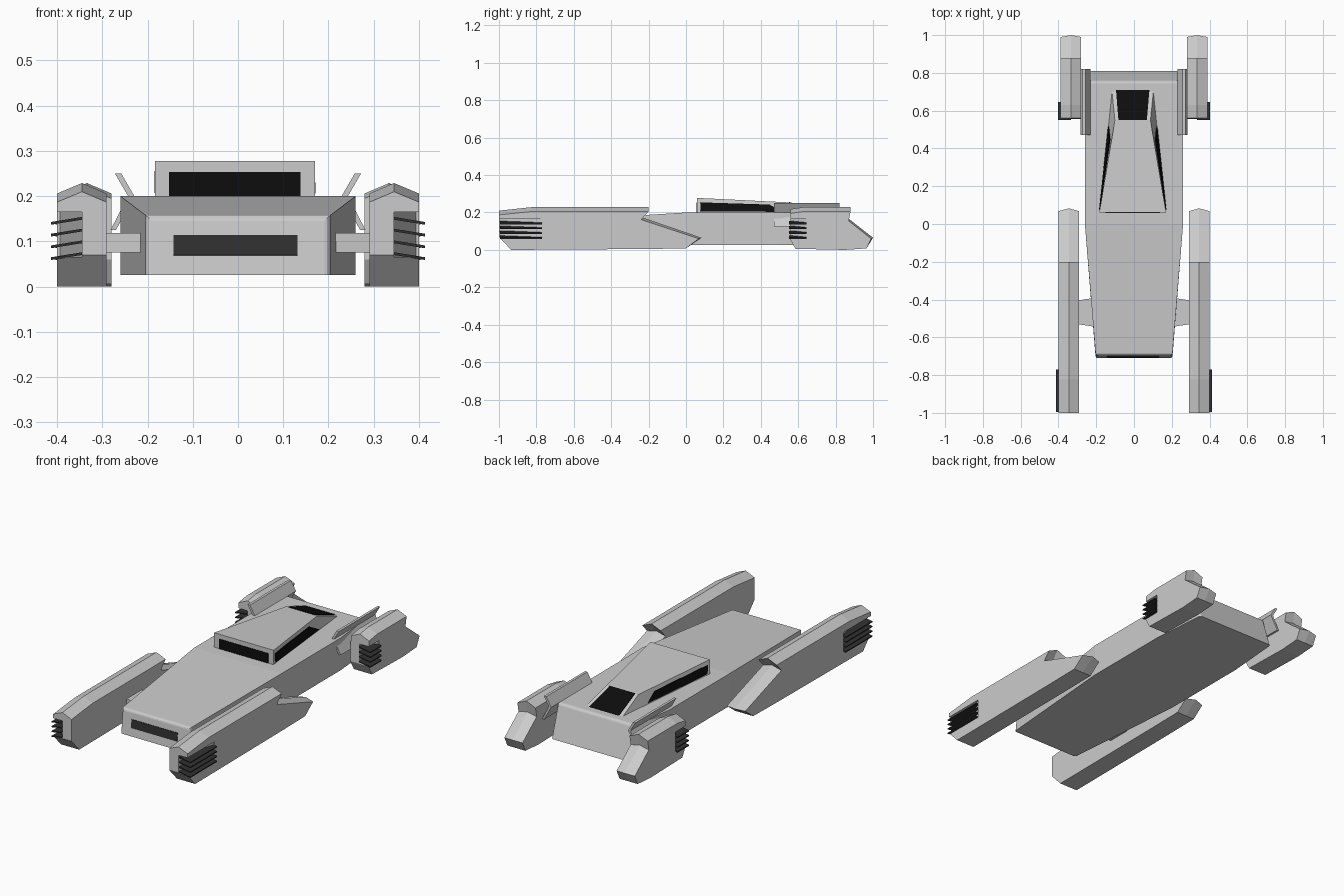
import bpy, bmesh
from mathutils import Vector

if "Cube" in bpy.data.objects:
    bpy.data.objects.remove(bpy.data.objects["Cube"])


def material(name, v):
    m = bpy.data.materials.new(name)
    m.diffuse_color = (v, v, v, 1)
    m.use_nodes = True
    m.node_tree.nodes["Principled BSDF"].inputs["Base Color"].default_value = m.diffuse_color
    return m


BLACK = material("black_glass", 0.004)
DARK = material("dark_vent", 0.03)


def loft(name, rings, mat=None, mirror=False, bevel=None):
    """Skin equal-length rings of points and cap both ends."""
    bm = bmesh.new()
    vs = [[bm.verts.new(p) for p in r] for r in rings]
    n = len(rings[0])
    for a, b in zip(vs, vs[1:]):
        for i in range(n):
            j = (i + 1) % n
            bm.faces.new((a[i], a[j], b[j], b[i]))
    bm.faces.new(vs[0])
    bm.faces.new(vs[-1])
    bmesh.ops.recalc_face_normals(bm, faces=bm.faces)
    if bevel:
        edges = [e for e in bm.edges if bevel((e.verts[0].co + e.verts[1].co) / 2)]
        bmesh.ops.bevel(bm, geom=edges, offset=0.012, segments=3, profile=0.5, affect='EDGES')
    me = bpy.data.meshes.new(name)
    bm.to_mesh(me)
    bm.free()
    ob = bpy.data.objects.new(name, me)
    bpy.context.collection.objects.link(ob)
    if mat:
        me.materials.append(mat)
    if mirror:
        ob.modifiers.new("mirror", 'MIRROR')
    return ob


def prism_y(name, xz, y0, y1, **kw):
    return loft(name, [[(x, y, z) for x, z in xz] for y in (y0, y1)], **kw)


def panel(name, quad, u0, u1, v0, v1, mat, t=0.003):
    """Thin plate lying on part of a four-sided face (bottom a-b, top d-c)."""
    a, b, c, d = map(Vector, quad)
    at = lambda u, v: a.lerp(b, u).lerp(d.lerp(c, u), v)
    pts = [at(u0, v0), at(u1, v0), at(u1, v1), at(u0, v1)]
    n = (b - a).cross(d - a).normalized() * t
    return loft(name, [[p - n for p in pts], [p + n for p in pts]], mat)


# Hull: stations of half width, bottom y, top y, top z
stations = [(0.203, -0.71, -0.695, 0.157), (0.26, 0, 0, 0.2),
            (0.26, 0.5, 0.5, 0.2), (0.235, 0.81, 0.755, 0.2)]
loft("hull", [[(-w, yb, 0.026), (w, yb, 0.026), (w, yt, zt), (-w, yt, zt)]
              for w, yb, yt, zt in stations],
     bevel=lambda c: (c.y < -0.68 or c.y > 0.74) and c.z > 0.05)
panel("front_grille", [(-0.203, -0.71, 0.026), (0.203, -0.71, 0.026),
                       (0.203, -0.695, 0.157), (-0.203, -0.695, 0.157)],
      0.15, 0.825, 0.33, 0.67, DARK)

# Canopy, slightly left of centre
CX = -0.007
c = {}
for s in (-1, 1):
    c[s] = [(CX + s * 0.177, 0.06, 0.195), (CX + s * 0.111, 0.715, 0.195),
            (CX + s * 0.094, 0.55, 0.254), (CX + s * 0.177, 0.06, 0.278)]
loft("canopy", [c[-1], c[1]])
panel("windscreen", [c[-1][0], c[1][0], c[1][3], c[-1][3]], 0.09, 0.91, 0.07, 0.7, BLACK)
panel("rear_window", [c[1][1], c[-1][1], c[-1][2], c[1][2]], 0.1, 0.9, 0.03, 1.0, BLACK)
panel("right_window", c[1], 0.03, 0.72, 0.13, 0.72, BLACK)
panel("left_window", c[-1][1::-1] + [c[-1][3], c[-1][2]], 0.28, 0.97, 0.13, 0.72, BLACK)


def pod(name, profile, x_in, x_out, x_mid, vent_y0, vent_y1, x_tip):
    """Profile rows: y, z, ridge y offset, ridge z offset."""
    edge = lambda x: [(x, y, z) for y, z, _, _ in profile]
    mid = [(x_mid, y + dy, z + dz) for y, z, dy, dz in profile]
    body = loft(name, [edge(x_in), mid, edge(x_out)])
    # Wedge recess on the outer front corner
    tri = [(x_mid, vent_y0 - 0.02), (0.45, vent_y0 - 0.02), (0.45, vent_y1),
           (x_out - 0.006, vent_y1), (x_mid, vent_y0 + 0.02)]
    cut = loft(name + "_cutter", [[(x, y, z) for x, y in tri] for z in (0.066, 0.165)])
    cut.hide_render = True
    cut.hide_viewport = True
    m = body.modifiers.new("recess", 'BOOLEAN')
    m.operation = 'DIFFERENCE'
    m.object = cut
    m.solver = 'EXACT'
    body.modifiers.new("mirror", 'MIRROR')
    # Four tilted vent slats
    for i in range(4):
        z = 0.154 - 0.026 * i
        prism_y(f"{name}_slat_{i + 1}",
                [(x_mid, z), (x_mid, z - 0.006), (x_tip, z - 0.017), (x_tip, z - 0.011)],
                vent_y0, vent_y1, mat=DARK, mirror=True)


R = 0.023  # roof ridge height
pod("front_pod", [(-1, 0.07, 0, 0), (-1, 0.187, 0, R), (-0.82, 0.206, 0, R),
                  (-0.2, 0.206, 0, R), (-0.24, 0.162, 0, R * 0.6), (0.068, 0.06, 0.015, 0.005),
                  (0.0, 0.008, 0, 0), (-0.2, 0.005, 0, 0), (-0.935, 0, 0, 0)],
    0.291, 0.4, 0.345, -0.995, -0.77, 0.413)
pod("rear_pod", [(0.555, 0.06, 0, 0), (0.56, 0.195, 0, R), (0.63, 0.206, 0, R),
                 (0.88, 0.206, 0, R), (0.87, 0.155, 0, R * 0.5), (0.99, 0.06, 0.01, 0.005),
                 (0.965, 0.008, 0, 0), (0.85, 0, 0, 0), (0.585, 0.006, 0, 0)],
    0.28, 0.388, 0.334, 0.55, 0.645, 0.403)

# Struts carrying the front pods
loft("front_strut", [[(x, y0, 0.075), (x, y1, 0.075), (x, y1, 0.119), (x, y0, 0.119)]
                     for x, y0, y1 in ((0.2, -0.545, -0.39), (0.3, -0.53, -0.405))],
     mirror=True)

# Bent rear fins that also carry the rear pods
prism_y("rear_fin", [(0.272, 0.25), (0.258, 0.25), (0.229, 0.2), (0.27, 0.125),
                     (0.282, 0.125), (0.243, 0.2)], 0.47, 0.82, mirror=True)
